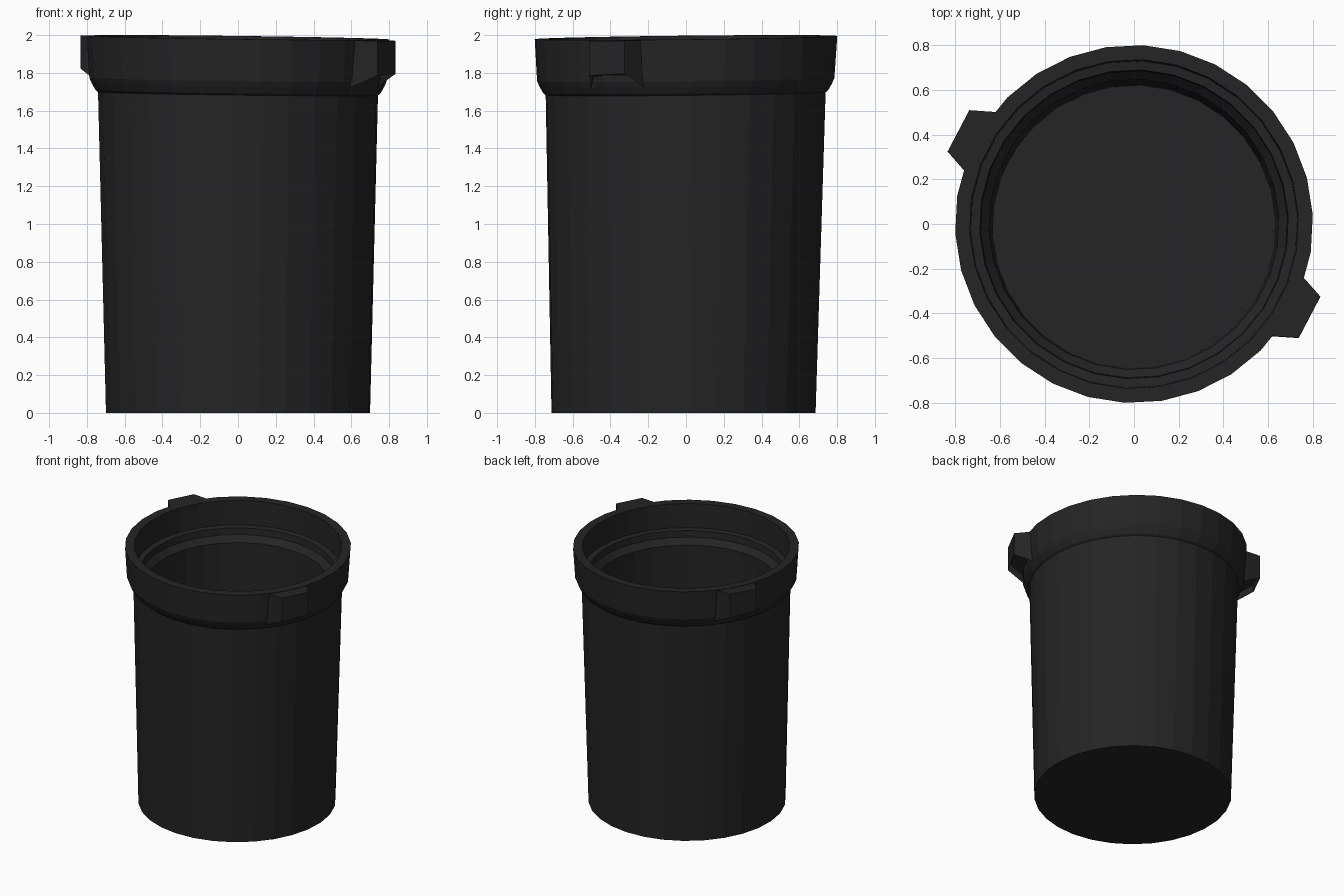
import bpy, bmesh, math

if "Cube" in bpy.data.objects:
    bpy.data.objects.remove(bpy.data.objects["Cube"])

SIDES = 30

black = bpy.data.materials.new("matte_black")
black.diffuse_color = (0.018, 0.018, 0.018, 1)
black.use_nodes = True
black.node_tree.nodes["Principled BSDF"].inputs["Base Color"].default_value = black.diffuse_color


def settle(co):
    # Slight lean of the body and tilt of the collar
    k = min(max((co.z - 1.5) / 0.15, 0), 1)
    co.z += k * 0.018 * (-0.7 * co.x + 0.6 * co.y)
    co.y -= 0.013 * (1 - min(co.z, 1.98) / 1.98)


def finish(name, bm):
    bmesh.ops.recalc_face_normals(bm, faces=bm.faces)
    for v in bm.verts:
        settle(v.co)
    me = bpy.data.meshes.new(name)
    bm.to_mesh(me)
    bm.free()
    me.materials.append(black)
    ob = bpy.data.objects.new(name, me)
    bpy.context.collection.objects.link(ob)
    return ob


# Cup: one closed profile (radius, height) from outer base to inner floor
profile = [(0.70, 0.0), (0.742, 1.69), (0.755, 1.70), (0.775, 1.735),
           (0.788, 1.765), (0.802, 1.987), (0.737, 1.987), (0.732, 1.80),
           (0.692, 1.795), (0.688, 1.745), (0.65, 1.70), (0.634, 0.06)]
bm = bmesh.new()
rings = []
for r, z in profile:
    ring = []
    for i in range(SIDES):
        a = math.radians(3) + 2 * math.pi * i / SIDES
        ring.append(bm.verts.new((r * math.cos(a), r * math.sin(a), z)))
    rings.append(ring)
for lo, hi in zip(rings, rings[1:]):
    for i in range(SIDES):
        j = (i + 1) % SIDES
        bm.faces.new((lo[i], lo[j], hi[j], hi[i]))
bm.faces.new(rings[0][::-1])
bm.faces.new(rings[-1])
finish("cup_body", bm)

# Locking lugs: wedge blocks on opposite sides, hollowed from below
outline = [(0.738, -0.215), (0.835, -0.325), (0.738, -0.51), (0.595, -0.50)]
low = [1.735, 1.81, 1.80, 1.735]
for name, s in (("right_lug", 1), ("left_lug", -1)):
    bm = bmesh.new()
    bot = [bm.verts.new((s * x, s * y, z)) for (x, y), z in zip(outline, low)]
    top = [bm.verts.new((s * x, s * y, 1.984)) for x, y in outline]
    bm.faces.new(top)
    under = bm.faces.new(bot[::-1])
    for i in range(4):
        j = (i + 1) % 4
        bm.faces.new((bot[i], bot[j], top[j], top[i]))
    bmesh.ops.recalc_face_normals(bm, faces=bm.faces)
    bmesh.ops.inset_region(bm, faces=[under], thickness=0.022, depth=0)
    bmesh.ops.translate(bm, verts=under.verts, vec=(0, 0, 0.05))
    finish(name, bm)
